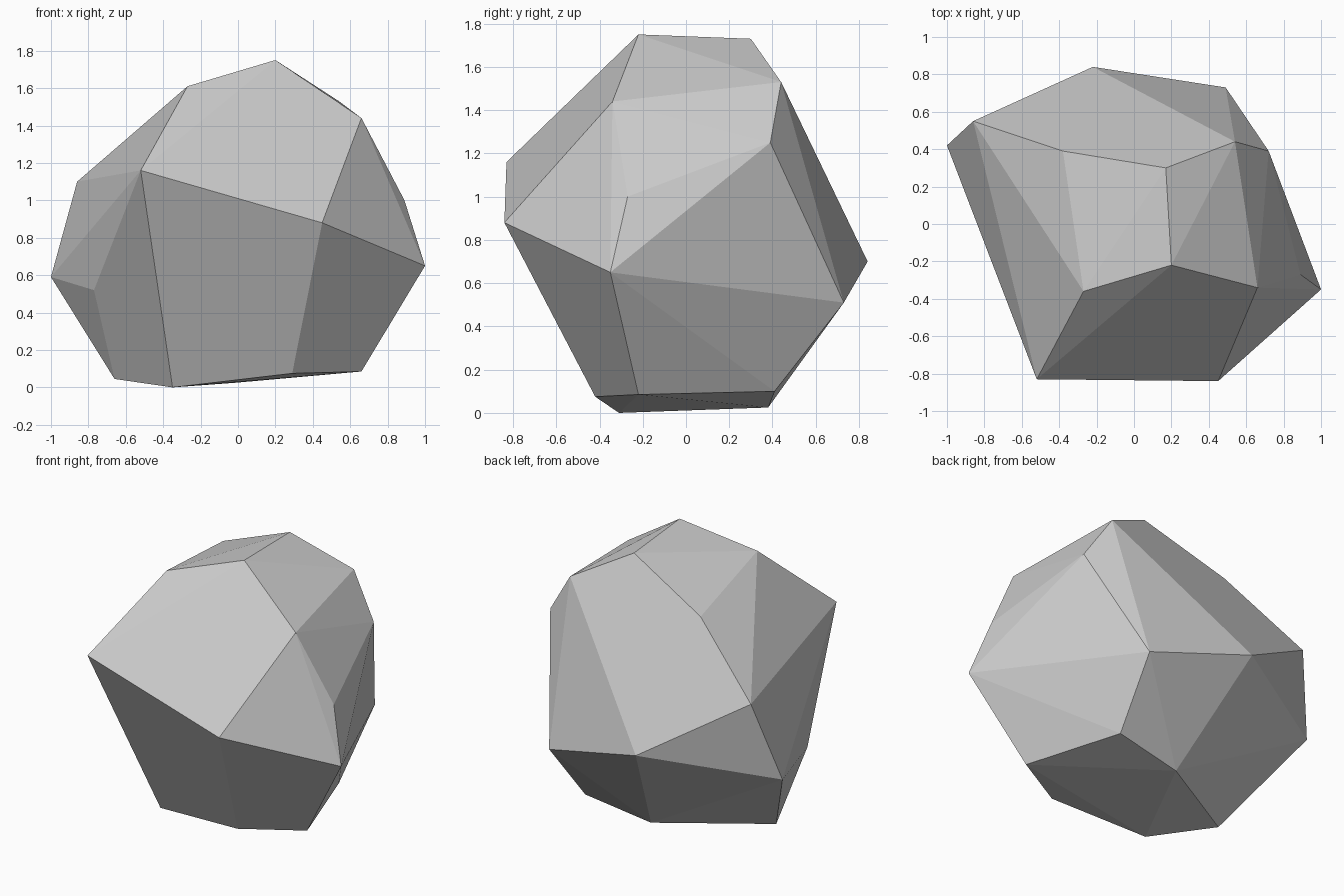
import bpy
import bmesh
import math

# Remove the default object
default = bpy.data.objects.get("Cube")
if default:
    bpy.data.objects.remove(default, do_unlink=True)


def make_material(name, colour):
    material = bpy.data.materials.new(name)
    material.use_nodes = True
    material.diffuse_color = colour
    shader = next(n for n in material.node_tree.nodes if n.type == "BSDF_PRINCIPLED")
    shader.inputs["Base Color"].default_value = colour
    return material


def hull_object(name, points, material):
    """Wrap the corner points in a faceted convex skin, merging nearly flat facets."""
    mesh = bpy.data.meshes.new(name)
    bm = bmesh.new()
    for point in points:
        bm.verts.new(point)
    bmesh.ops.convex_hull(bm, input=bm.verts[:])
    bmesh.ops.dissolve_limit(bm, angle_limit=math.radians(4),
                             verts=bm.verts[:], edges=bm.edges[:])
    bmesh.ops.recalc_face_normals(bm, faces=bm.faces[:])
    bm.to_mesh(mesh)
    bm.free()
    mesh.materials.append(material)
    obj = bpy.data.objects.new(name, mesh)
    bpy.context.collection.objects.link(obj)
    return obj


# Corners of the underside
underside = [
    (-.66, 0, .045), (-.35, -.31, 0), (.29, -.42, .075),
    (.66, -.22, .085), (.45, .41, .1), (-.01, .38, .025),
]
# Corners of the broad middle
middle = [
    (-1, .42, .59), (-.86, .55, 1.1), (-.22, .84, .7), (.49, .73, .51),
    (1, -.35, .65), (.89, -.27, 1), (.45, -.84, .88),
    (-.52, -.83, 1.16), (-.77, -.17, .52),
]
# Corners of the crown
crown = [
    (.54, .44, 1.53), (.72, .39, 1.25), (.66, -.34, 1.44),
    (-.27, -.36, 1.61), (.2, -.22, 1.75), (.17, .3, 1.73), (-.38, .39, 1.49),
]

stone_grey = make_material("stone grey", (.6, .6, .6, 1))
hull_object("boulder", underside + middle + crown, stone_grey)
